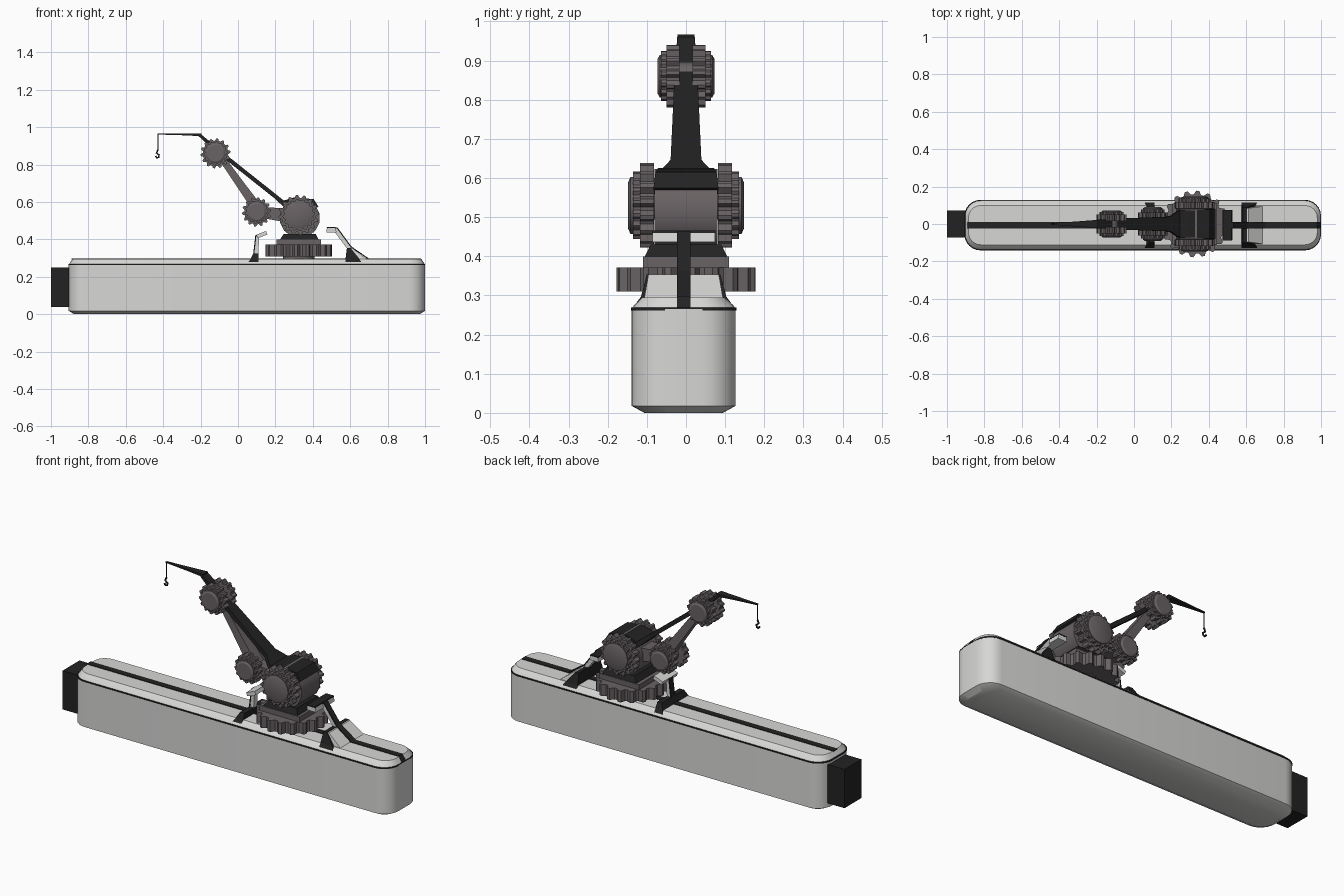
import bpy, bmesh, math
from mathutils import Vector

if "Cube" in bpy.data.objects:
    bpy.data.objects.remove(bpy.data.objects["Cube"])

CY = -0.006  # hull centre line


def material(name, rgb):
    m = bpy.data.materials.new(name)
    m.diffuse_color = (*rgb, 1)
    m.use_nodes = True
    m.node_tree.nodes["Principled BSDF"].inputs["Base Color"].default_value = m.diffuse_color
    return m


LIGHT = material("light_grey", (0.68, 0.68, 0.67))
GREY = material("warm_grey", (0.14, 0.122, 0.126))
BLACK = material("black", (0.016, 0.016, 0.016))


def loft(name, rings, mat, smooth=False):
    """Skin equal-length rings of points and cap both ends."""
    bm = bmesh.new()
    vs = [[bm.verts.new(p) for p in r] for r in rings]
    n = len(vs[0])
    for a, b in zip(vs, vs[1:]):
        for i in range(n):
            j = (i + 1) % n
            bm.faces.new((a[i], a[j], b[j], b[i]))
    bm.faces.new(vs[0])
    bm.faces.new(vs[-1])
    bmesh.ops.recalc_face_normals(bm, faces=bm.faces)
    me = bpy.data.meshes.new(name)
    bm.to_mesh(me)
    bm.free()
    ob = bpy.data.objects.new(name, me)
    bpy.context.collection.objects.link(ob)
    me.materials.append(mat)
    if smooth:
        bpy.ops.object.select_all(action='DESELECT')
        ob.select_set(True)
        bpy.context.view_layer.objects.active = ob
        bpy.ops.object.shade_smooth_by_angle(angle=math.radians(30))
    return ob


def rect(x0, x1, hy, z, cy=CY):
    return [(x0, cy - hy, z), (x1, cy - hy, z), (x1, cy + hy, z), (x0, cy + hy, z)]


def rounded(x0, x1, hy, z, r, seg=6):
    pts = []
    for cx, sy, a0 in ((x1 - r, 1, 0), (x0 + r, 1, 90), (x0 + r, -1, 180), (x1 - r, -1, 270)):
        for i in range(seg + 1):
            a = math.radians(a0 + 90 * i / seg)
            pts.append((cx + r * math.cos(a), CY + sy * (hy - r) + r * math.sin(a), z))
    return pts


def ribbon(name, path, mat, cy=0.0):
    """Strip along (x, z, half width, thickness), thickness hangs to one side."""
    rings = []
    for i, (x, z, w, t) in enumerate(path):
        a, b = path[max(i - 1, 0)], path[min(i + 1, len(path) - 1)]
        d = Vector((b[0] - a[0], b[1] - a[1])).normalized()
        nx, nz = d.y * t, -d.x * t
        if nz > 0:
            nx, nz = -nx, -nz
        rings.append([(x, cy - w, z), (x, cy + w, z), (x + nx, cy + w, z + nz), (x + nx, cy - w, z + nz)])
    return loft(name, rings, mat)


def circle_ring(c, radii, axis, h):
    pts = []
    for i, r in enumerate(radii):
        a = 2 * math.pi * (i + 0.5) / len(radii)
        u, v = r * math.cos(a), r * math.sin(a)
        pts.append((c[0] + u, c[1] + v, h) if axis == 'Z' else (c[0] + u, h, c[1] + v))
    return pts


def gear(name, c, r_in, r_out, lo, hi, axis='Y', teeth=16):
    radii = [r_out, r_out, r_in, r_in] * teeth
    return loft(name, [circle_ring(c, radii, axis, h) for h in (lo, hi)], GREY)


def disc(name, c, steps, axis='Y', n=24, mat=GREY):
    return loft(name, [circle_ring(c, [r] * n, axis, h) for r, h in steps], mat, True)


# Hull with chamfered top and bottom, seam line and tail block
loft("hull", [rounded(-0.875, 0.97, 0.10, 0, 0.06), rounded(-0.905, 1.0, 0.133, 0.018, 0.085),
              rounded(-0.905, 1.0, 0.133, 0.265, 0.085), rounded(-0.898, 0.993, 0.127, 0.275, 0.08),
              rounded(-0.885, 0.98, 0.105, 0.295, 0.065)], LIGHT, True)
loft("seam", [rounded(-0.907, 1.0, 0.135, z, 0.086) for z in (0.262, 0.269)], BLACK)
loft("tail_block", [[(x, y, z) for y, z in ((-.072, .04), (.072, .04), (.072, .25), (-.072, .25))]
                    for x in (-1.0, -0.895)], BLACK)

# Centre stripe, folding down over the hull end
ribbon("deck_stripe", [(-0.89, 0.298, 0.017, 0.006), (0.978, 0.298, 0.017, 0.006),
                       (0.999, 0.268, 0.017, 0.006)], BLACK, CY)

# Rear cowl: dark saddle, light wedge, spine and head bar
loft("rear_saddle", [rect(0.575, 0.67, 0.135, 0.262), rect(0.575, 0.648, 0.109, 0.297),
                     rect(0.582, 0.603, 0.094, 0.354)], BLACK)
loft("rear_cowl", [rect(0.60, 0.70, 0.102, 0.285), rect(0.595, 0.612, 0.090, 0.353)], LIGHT)
ribbon("rear_spine", [(0.605, 0.358, 0.015, 0.022), (0.53, 0.458, 0.015, 0.022),
                      (0.48, 0.458, 0.015, 0.02)], LIGHT, CY)
ribbon("rear_spine_stripe", [(0.70, 0.298, 0.017, 0.006), (0.607, 0.362, 0.017, 0.006),
                             (0.532, 0.464, 0.017, 0.006), (0.48, 0.466, 0.017, 0.006)], BLACK, CY)
loft("rear_head", [rect(0.473, 0.527, 0.08, 0.437), rect(0.475, 0.522, 0.08, 0.462)], LIGHT)
loft("rear_head_top", [rect(0.474, 0.523, 0.081, 0.460), rect(0.475, 0.521, 0.081, 0.466)], BLACK)

# Front bracket: dark saddle, post and small head
loft("front_saddle", [rect(0.045, 0.11, 0.135, 0.262), rect(0.068, 0.11, 0.109, 0.297),
                      rect(0.082, 0.11, 0.094, 0.326)], BLACK)
loft("front_post", [rect(0.086, 0.108, 0.015, 0.32), rect(0.098, 0.114, 0.015, 0.425)], LIGHT)
loft("front_post_stripe", [rect(0.081, 0.087, 0.017, 0.32), rect(0.093, 0.099, 0.017, 0.425)], BLACK)
ribbon("front_head", [(0.098, 0.425, 0.065, 0.02), (0.15, 0.445, 0.065, 0.02)], LIGHT, CY)

# Turntable
disc("turntable_neck", (0.325, 0), [(0.085, 0.285), (0.085, 0.32)], 'Z')
gear("turntable_gear", (0.325, 0), 0.158, 0.178, 0.31, 0.372, 'Z', 18)
loft("turntable_plate", [rect(0.205, 0.445, 0.11, z, 0) for z in (0.37, 0.40)], GREY)
loft("turret_foot", [rect(0.225, 0.43, 0.105, 0.40, 0), rect(0.245, 0.415, 0.09, 0.43, 0)], BLACK)

# Turret housing with dark roof
disc("turret_housing", (0.33, 0.515), [(0.108, -0.08), (0.108, 0.08)], n=14)
ribbon("turret_roof", [(0.43, 0.575, 0.083, 0.03), (0.405, 0.615, 0.078, 0.04),
                       (0.30, 0.625, 0.072, 0.04), (0.245, 0.608, 0.075, 0.03),
                       (0.195, 0.648, 0.038, 0.02)], BLACK)


def joint(name, c, r, y0, y1, y2, teeth):
    """Toothed wheel and domed hub on both sides."""
    for s, side in ((-1, "near"), (1, "far")):
        gear(f"{name}_gear_{side}", c, r * 0.85, r, s * y0, s * y1, teeth=teeth)
        gear(f"{name}_rim_{side}", c, r * 0.72, r * 0.80, s * y1, s * (y1 + (y2 - y1) * 0.6), teeth=teeth)
        disc(f"{name}_hub_{side}", c, [(r * 0.68, s * y0), (r * 0.68, s * (y2 - 0.006)), (r * 0.55, s * y2)])


joint("shoulder", (0.325, 0.53), 0.108, 0.082, 0.118, 0.148, 16)
joint("elbow", (0.10, 0.547), 0.078, 0.03, 0.062, 0.09, 14)
joint("wrist", (-0.12, 0.86), 0.08, 0.016, 0.05, 0.073, 14)
for nm, c, w in (("elbow_axle", (0.10, 0.547), 0.04), ("wrist_axle", (-0.12, 0.86), 0.03)):
    disc(nm, c, [(0.035, -w), (0.035, w)])

# Lower links
ribbon("shoulder_link", [(0.27, 0.565, 0.05, 0.075), (0.10, 0.575, 0.035, 0.055)], GREY)
ribbon("forearm", [(0.135, 0.57, 0.032, 0.055), (0.05, 0.68, 0.026, 0.045),
                   (-0.10, 0.88, 0.018, 0.032)], GREY)

# Boom and tapering jib
ribbon("boom", [(0.215, 0.632, 0.040, 0.022), (-0.11, 0.89, 0.028, 0.022),
                (-0.20, 0.964, 0.022, 0.016)], BLACK)
ribbon("jib", [(-0.195, 0.966, 0.022, 0.014), (-0.30, 0.966, 0.014, 0.009),
               (-0.43, 0.966, 0.005, 0.005)], BLACK)


# Cable and hook
def wire(name, pts, r):
    cu = bpy.data.curves.new(name, 'CURVE')
    cu.dimensions = '3D'
    cu.bevel_depth = r
    cu.bevel_resolution = 1
    cu.use_fill_caps = True
    sp = cu.splines.new('POLY')
    sp.points.add(len(pts) - 1)
    for p, (x, z) in zip(sp.points, pts):
        p.co = (x, 0, z, 1)
    cu.materials.append(BLACK)
    bpy.context.collection.objects.link(bpy.data.objects.new(name, cu))


wire("cable", [(-0.428, 0.964), (-0.428, 0.875)], 0.003)
wire("hook", [(-0.428, 0.88), (-0.436, 0.862), (-0.422, 0.852), (-0.424, 0.839),
              (-0.434, 0.836), (-0.441, 0.846)], 0.005)
